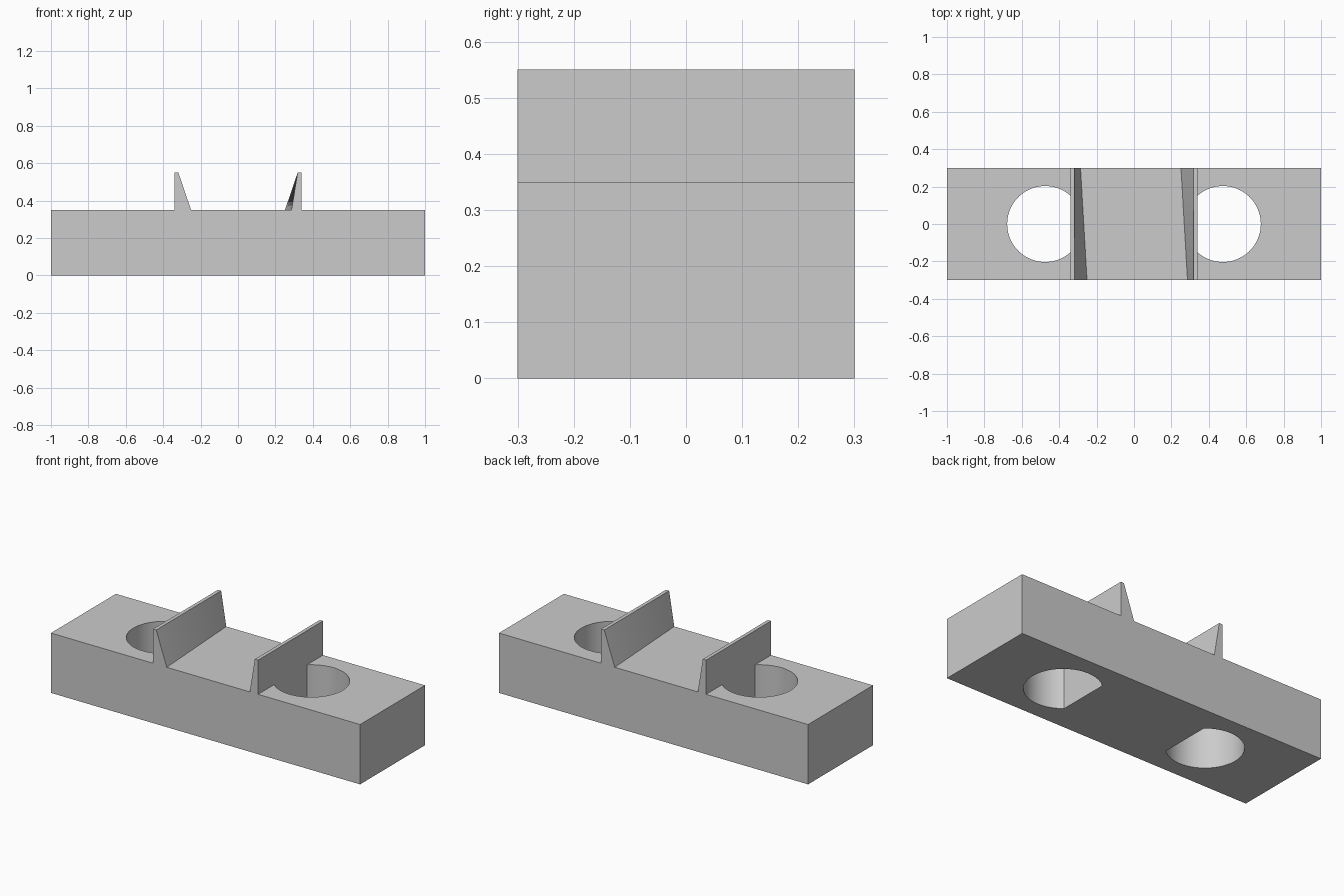
import bpy, bmesh, math
from mathutils import Matrix

if "Cube" in bpy.data.objects:
    bpy.data.objects.remove(bpy.data.objects["Cube"], do_unlink=True)

HALF_X, HALF_Y, BASE_H, TOP_H = 1.0, 0.3, 0.35, 0.55
FACE_X = 0.34                      # outer face of each fin, flat side of each hole
HOLE_X, HOLE_R = 0.475, 0.203

grey = bpy.data.materials.new("light grey")
grey.use_nodes = True
grey.diffuse_color = (0.6, 0.6, 0.6, 1)
grey.node_tree.nodes["Principled BSDF"].inputs["Base Color"].default_value = (0.6, 0.6, 0.6, 1)


def loft(name, sections, turn=0.0):
    """Skin a row of equal-length sections, cap both ends, turn about z."""
    bm = bmesh.new()
    rings = [[bm.verts.new(p) for p in s] for s in sections]
    for a, b in zip(rings, rings[1:]):
        for i in range(len(a)):
            j = (i + 1) % len(a)
            bm.faces.new((a[i], a[j], b[j], b[i]))
    bm.faces.new(rings[0])
    bm.faces.new(rings[-1])
    bmesh.ops.recalc_face_normals(bm, faces=bm.faces)
    bm.transform(Matrix.Rotation(turn, 4, "Z"))
    mesh = bpy.data.meshes.new(name)
    bm.to_mesh(mesh)
    bm.free()
    obj = bpy.data.objects.new(name, mesh)
    bpy.context.collection.objects.link(obj)
    mesh.materials.append(grey)
    return obj


def select(obj):
    bpy.ops.object.select_all(action="DESELECT")
    obj.select_set(True)
    bpy.context.view_layer.objects.active = obj


# Base block
corners = [(-HALF_X, -HALF_Y), (HALF_X, -HALF_Y), (HALF_X, HALF_Y), (-HALF_X, HALF_Y)]
base = loft("base_block", [[(x, y, z) for x, y in corners] for z in (0, BASE_H)])

# Round through-holes with a flat inner side
reach = math.acos((FACE_X - HOLE_X) / HOLE_R)
steps = 56
arc = [-reach + 2 * reach * i / steps for i in range(steps + 1)]
outline = [(HOLE_X + HOLE_R * math.cos(a), HOLE_R * math.sin(a)) for a in arc]
for turn in (0, math.pi):
    cutter = loft("hole_cutter", [[(x, y, z) for x, y in outline]
                                  for z in (-0.1, BASE_H + 0.1)], turn)
    cutter.hide_render = True
    cut = base.modifiers.new("hole", "BOOLEAN")
    cut.operation = "DIFFERENCE"
    cut.solver = "EXACT"
    cut.object = cutter
    select(base)
    bpy.ops.object.modifier_apply(modifier=cut.name)
    bpy.data.objects.remove(cutter, do_unlink=True)
select(base)
bpy.ops.object.shade_smooth_by_angle(angle=math.radians(30))

# Upright fins, the sloping inner face twists from front to back
slices = 16
for name, turn in (("left_fin", 0), ("right_fin", math.pi)):
    sections = []
    for i in range(slices + 1):
        t = i / slices
        y = -HALF_Y + 2 * HALF_Y * t
        foot = 0.286 + (0.251 - 0.286) * t
        sections.append([(FACE_X, y, BASE_H), (FACE_X, y, TOP_H),
                         (0.319, y, TOP_H), (foot, y, BASE_H)])
    fin = loft(name, sections, turn)
    select(fin)
    bpy.ops.object.shade_smooth_by_angle(angle=math.radians(15))
